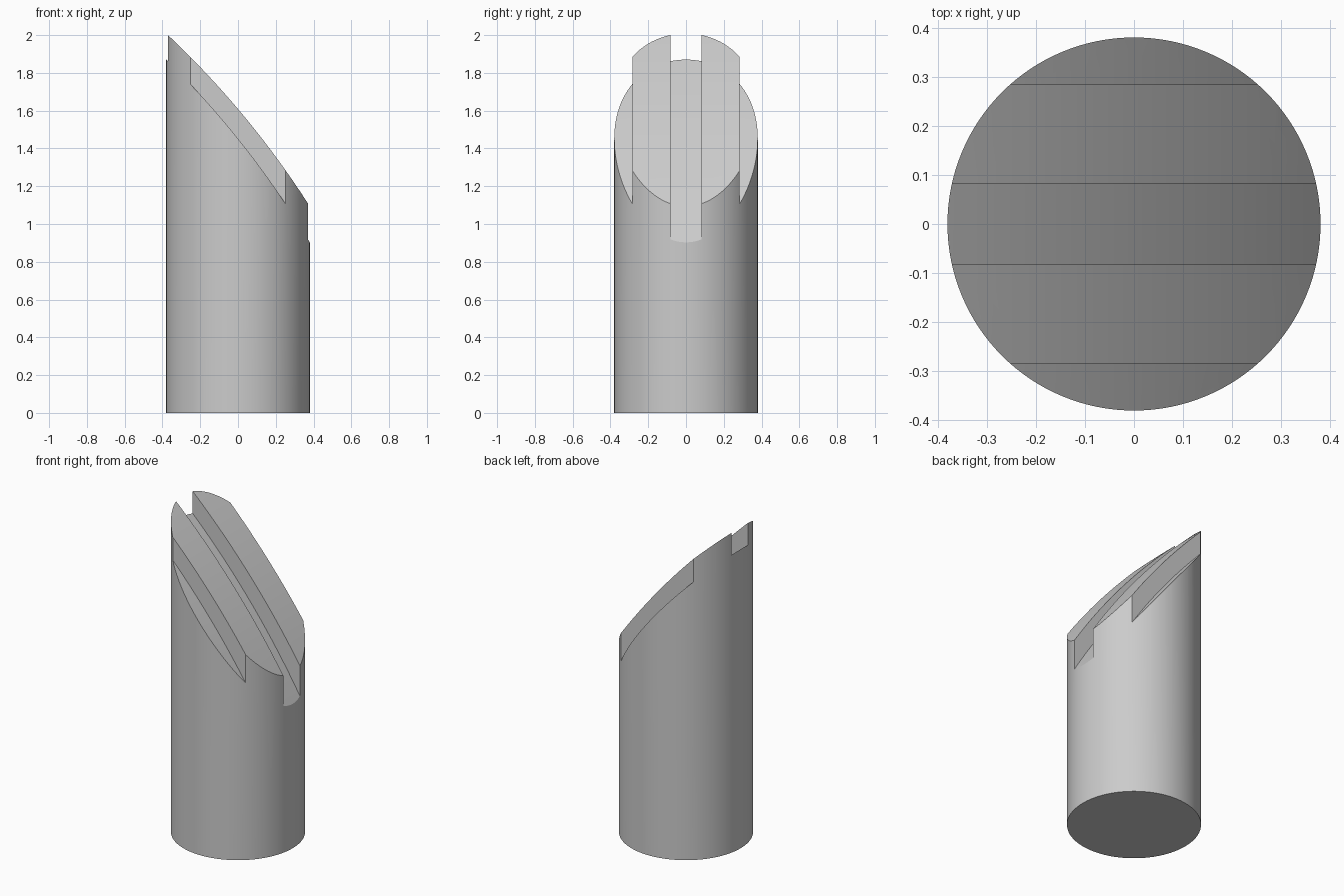
import bpy, bmesh, math

if "Cube" in bpy.data.objects:
    bpy.data.objects.remove(bpy.data.objects["Cube"])

RADIUS = 0.38
ARC_X, ARC_Z, ARC_R = -3.664, -1.492, 4.8   # centre and radius of the sloping top
STEP = 0.1                                  # depth of the groove and side ledges

grey = bpy.data.materials.new("plain_grey")
grey.use_nodes = True
colour = (0.6, 0.6, 0.6, 1)
grey.diffuse_color = colour
grey.node_tree.nodes["Principled BSDF"].inputs["Base Color"].default_value = colour


def arc_cutter(name, radius, y0, y1, steps=24):
    """Block whose underside follows the sloping arc, spanning y0 to y1."""
    bm = bmesh.new()
    points = [(0.5, 3), (-0.5, 3)]
    for i in range(steps + 1):
        x = -0.5 + i / steps
        points.append((x, ARC_Z + math.sqrt(radius ** 2 - (x - ARC_X) ** 2)))
    face = bm.faces.new([bm.verts.new((x, y0, z)) for x, z in points])
    grown = bmesh.ops.extrude_face_region(bm, geom=[face])["geom"]
    verts = [g for g in grown if isinstance(g, bmesh.types.BMVert)]
    bmesh.ops.translate(bm, verts=verts, vec=(0, y1 - y0, 0))
    bmesh.ops.recalc_face_normals(bm, faces=bm.faces)
    mesh = bpy.data.meshes.new(name)
    bm.to_mesh(mesh)
    bm.free()
    mesh.materials.append(grey)
    obj = bpy.data.objects.new(name, mesh)
    bpy.context.collection.objects.link(obj)
    obj.hide_render = True
    return obj


# Round post
bpy.ops.mesh.primitive_cylinder_add(vertices=128, radius=RADIUS, depth=2.2, location=(0, 0, 1.1))
post = bpy.context.object
post.name = "slanted_post"
post.data.materials.append(grey)

# Sloping top, centre groove and two side ledges
cutters = [
    arc_cutter("slope_cutter", ARC_R, -0.5, 0.5),
    arc_cutter("groove_cutter", ARC_R - STEP, -0.082, 0.082),
    arc_cutter("front_ledge_cutter", ARC_R - STEP, -0.5, -0.284),
    arc_cutter("back_ledge_cutter", ARC_R - STEP, 0.284, 0.5),
]
bpy.context.view_layer.objects.active = post
for cutter in cutters:
    mod = post.modifiers.new(cutter.name, 'BOOLEAN')
    mod.operation = 'DIFFERENCE'
    mod.solver = 'EXACT'
    mod.object = cutter
    bpy.ops.object.modifier_apply(modifier=mod.name)
for cutter in cutters:
    bpy.data.objects.remove(cutter)

# Smooth shading with crisp cut edges
bpy.ops.object.select_all(action='DESELECT')
post.select_set(True)
bpy.ops.object.shade_smooth_by_angle(angle=math.radians(20))
